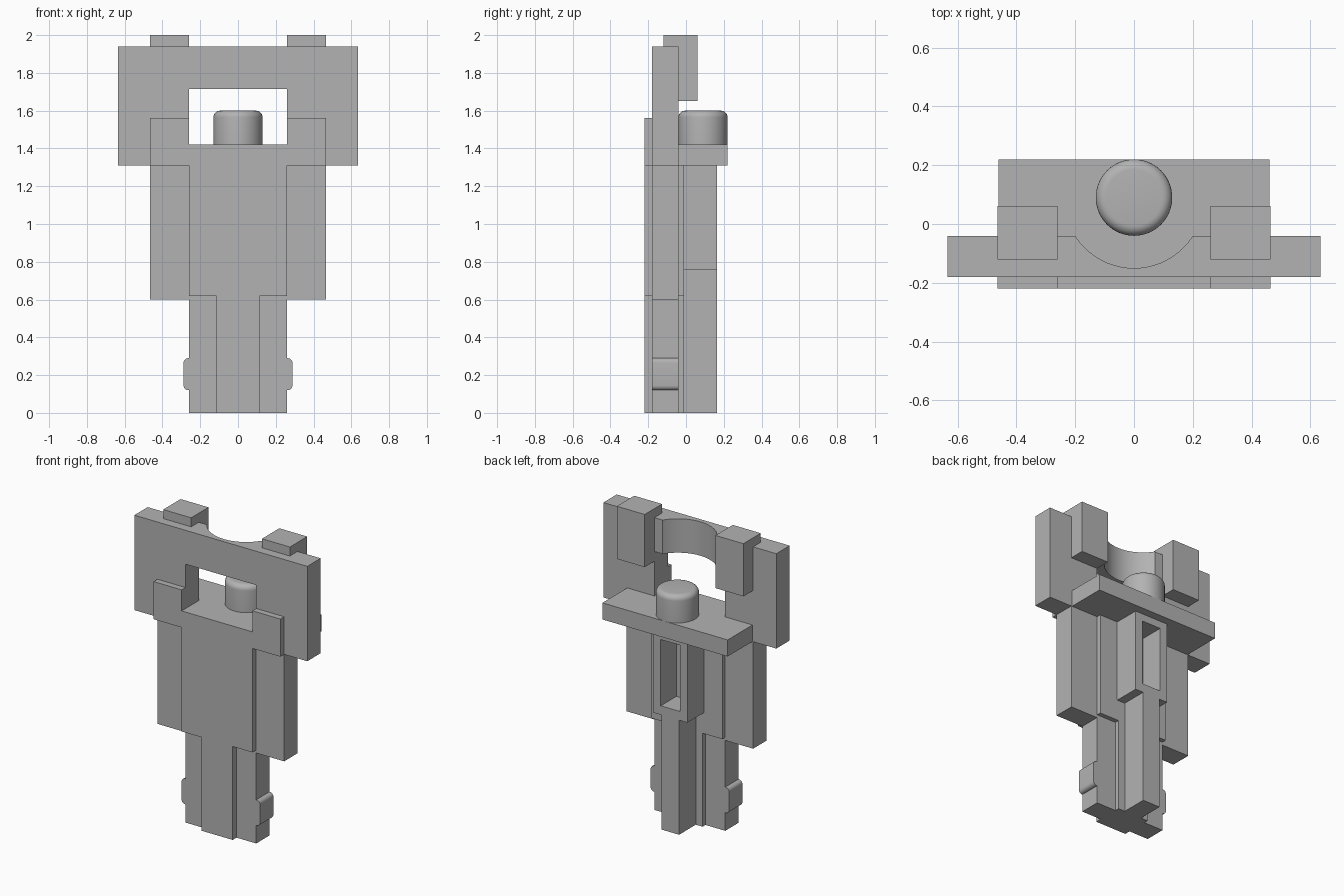
import bpy
import bmesh

cube = bpy.data.objects.get("Cube")
if cube:
    bpy.data.objects.remove(cube, do_unlink=True)

grey = bpy.data.materials.new("plain grey")
grey.use_nodes = True
grey.diffuse_color = (0.45, 0.45, 0.45, 1)
grey.node_tree.nodes["Principled BSDF"].inputs["Base Color"].default_value = (0.45, 0.45, 0.45, 1)


def add_object(name, bm):
    bmesh.ops.recalc_face_normals(bm, faces=bm.faces)
    mesh = bpy.data.meshes.new(name)
    bm.to_mesh(mesh)
    bm.free()
    mesh.materials.append(grey)
    obj = bpy.data.objects.new(name, mesh)
    bpy.context.collection.objects.link(obj)
    return obj


def activate(obj):
    bpy.ops.object.select_all(action="DESELECT")
    obj.select_set(True)
    bpy.context.view_layer.objects.active = obj


def plate(name, half, y0, y1):
    """Extrude a half outline (x, z), mirrored across x = 0, from y0 to y1."""
    outline = half + [(-x, z) for x, z in reversed(half)]
    bm = bmesh.new()
    face = bm.faces.new([bm.verts.new((x, y0, z)) for x, z in outline])
    new = bmesh.ops.extrude_face_region(bm, geom=[face])["geom"]
    bmesh.ops.translate(bm, vec=(0, y1 - y0, 0),
                        verts=[v for v in new if isinstance(v, bmesh.types.BMVert)])
    return add_object(name, bm)


def box(name, xs, ys, zs):
    bm = bmesh.new()
    bmesh.ops.create_cube(bm, size=1)
    for v in bm.verts:
        v.co = [r[0] if c < 0 else r[1] for c, r in zip(v.co, (xs, ys, zs))]
    return add_object(name, bm)


def cylinder(name, radius, y, z0, z1):
    bm = bmesh.new()
    bmesh.ops.create_cone(bm, cap_ends=True, segments=64, radius1=radius,
                          radius2=radius, depth=z1 - z0)
    bmesh.ops.translate(bm, vec=(0, y, (z0 + z1) / 2), verts=bm.verts)
    return add_object(name, bm)


def cut(obj, cutter):
    cutter.hide_render = True
    mod = obj.modifiers.new("cut", "BOOLEAN")
    mod.operation = "DIFFERENCE"
    mod.solver = "EXACT"
    mod.object = cutter
    activate(obj)
    bpy.ops.object.modifier_apply(modifier=mod.name)
    bpy.data.objects.remove(cutter, do_unlink=True)


def round_edges(obj, width, rule):
    bm = bmesh.new()
    bm.from_mesh(obj.data)
    edges = [e for e in bm.edges if all(rule(v.co) for v in e.verts)]
    bmesh.ops.bevel(bm, geom=edges, offset=width, segments=6, profile=0.5, affect="EDGES")
    bm.to_mesh(obj.data)
    bm.free()


def smooth(obj):
    activate(obj)
    bpy.ops.object.shade_smooth_by_angle(angle=0.6)


FRONT, BACK = -0.18, -0.04     # faces of the main slab
INNER, OUTER = 0.26, 0.465     # half widths of the core and the body

# Main slab: wide head, body and leg, with a window and a round recess
slab = plate("main_slab", [(0.635, 1.94), (0.635, 1.31), (OUTER, 1.31), (OUTER, 0.6),
                           (INNER, 0.6), (INNER, 0)], FRONT, BACK)
cut(slab, box("window_cutter", (-INNER, INNER), (-0.5, 0.5), (1.42, 1.715)))
cut(slab, cylinder("recess_cutter", 0.237, 0.087, 1.6, 2.1))
smooth(slab)

# Raised layers on the front and back
plate("front_plate", [(INNER, 1.42), (INNER, 1.56), (OUTER, 1.56), (OUTER, 1.31),
                      (INNER, 1.31), (INNER, 0.62), (0.115, 0.62), (0.115, 0)], -0.22, FRONT)
plate("back_plate", [(INNER, 1.31), (INNER, 0.62), (0.115, 0.62), (0.115, 0)], BACK, -0.01)

# Shelf with the round button
box("shelf", (-0.46, 0.46), (BACK, 0.22), (1.31, 1.42))
button = cylinder("button", 0.13, 0.09, 1.42, 1.6)
round_edges(button, 0.035, lambda co: co.z > 1.59)
smooth(button)

# Rear housing with its pocket, above the rear post
housing = box("rear_housing", (-0.125, 0.125), (-0.01, 0.165), (0.76, 1.31))
cut(housing, box("pocket_cutter", (-0.07, 0.07), (0, 0.3), (0.82, 1.26)))
box("rear_post", (-0.065, 0.065), (-0.01, 0.165), (0, 0.76))

# Paired top hooks and rounded side tabs
for side, s in (("left", 1), ("right", -1)):
    box(side + "_hook", sorted((s * INNER, s * OUTER)), (-0.12, 0.062), (1.65, 2))
    tab = box(side + "_tab", sorted((s * 0.25, s * 0.288)), (FRONT, BACK), (0.12, 0.29))
    edges_x = 0.28
    bm = bmesh.new()
    bm.from_mesh(tab.data)
    outer = [e for e in bm.edges if all(abs(v.co.x) > edges_x for v in e.verts)
             and abs(e.verts[0].co.z - e.verts[1].co.z) < 0.01]
    bmesh.ops.bevel(bm, geom=outer, offset=0.025, segments=6, profile=0.5, affect="EDGES")
    bm.to_mesh(tab.data)
    bm.free()
    smooth(tab)
